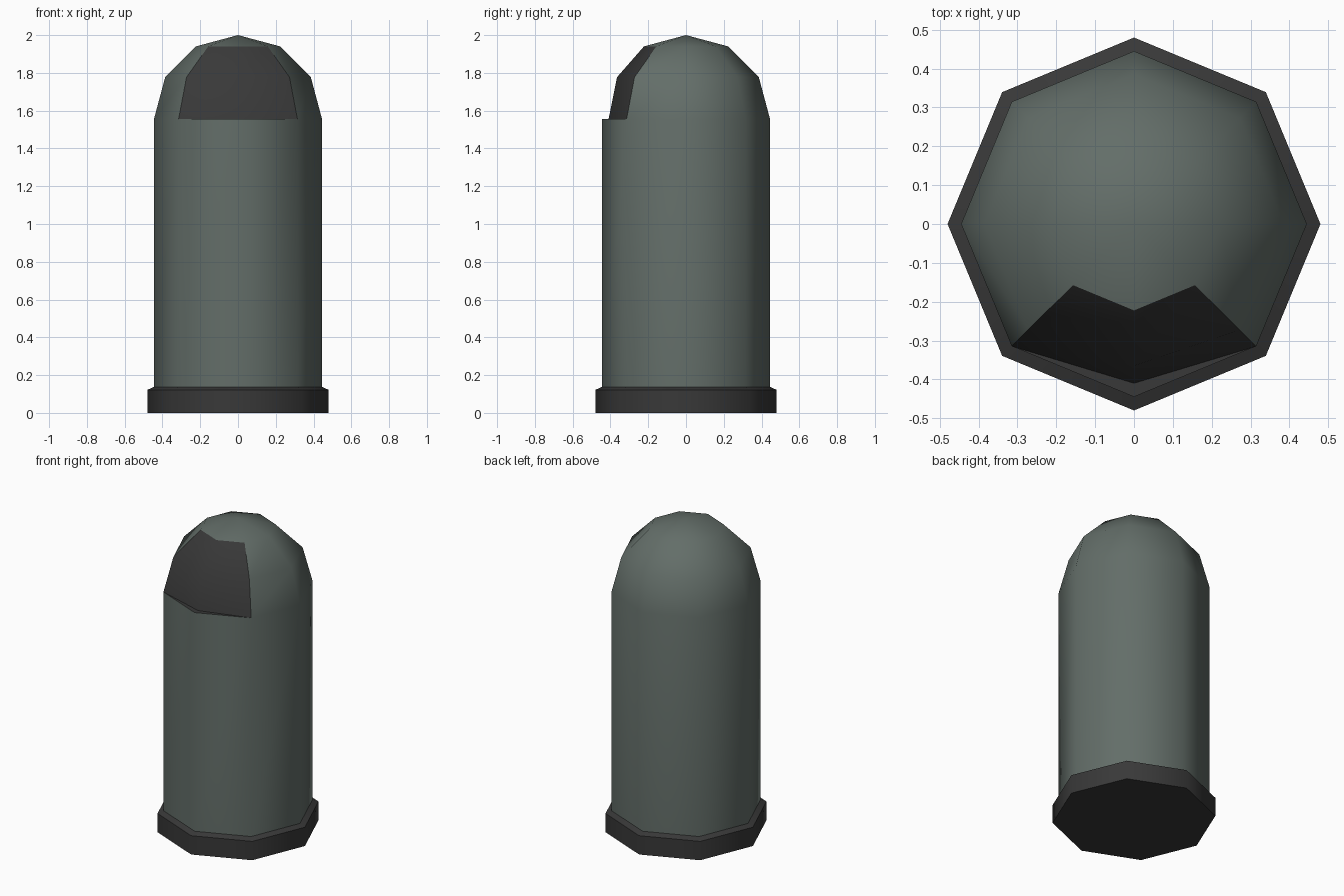
import bpy, bmesh, math

if "Cube" in bpy.data.objects:
    bpy.data.objects.remove(bpy.data.objects["Cube"])

SIDES = 8
R = 0.445


def material(name, rgb):
    m = bpy.data.materials.new(name)
    m.diffuse_color = (*rgb, 1.0)
    m.use_nodes = True
    m.node_tree.nodes["Principled BSDF"].inputs["Base Color"].default_value = m.diffuse_color
    return m


green = material("grey green", (0.125, 0.155, 0.14))
dark = material("charcoal", (0.04, 0.04, 0.04))


def finish(name, bm, mat, angle=None):
    bmesh.ops.recalc_face_normals(bm, faces=bm.faces)
    me = bpy.data.meshes.new(name)
    bm.to_mesh(me)
    bm.free()
    me.materials.append(mat)
    ob = bpy.data.objects.new(name, me)
    bpy.context.collection.objects.link(ob)
    me.shade_smooth()
    if angle:
        me.set_sharp_from_angle(angle=math.radians(angle))
    return ob


def ring(bm, r, z):
    return [bm.verts.new((r * math.cos(i * math.tau / SIDES),
                          r * math.sin(i * math.tau / SIDES), z))
            for i in range(SIDES)]


def bridge(bm, a, b, skip=()):
    for i in range(SIDES):
        if i not in skip:
            j = (i + 1) % SIDES
            bm.faces.new((a[i], a[j], b[j], b[i]))


# bin body: straight octagonal wall with a domed top, front opening left out
DOME = [(R * math.cos(math.radians(a)), 1.555 + R * math.sin(math.radians(a)))
        for a in (0, 30, 60)]
FRONT = (5, 6)
bm = bmesh.new()
low = ring(bm, R, 0.12)
rings = [ring(bm, r, z) for r, z in DOME]
bridge(bm, low, rings[0])
for a, b in zip(rings, rings[1:]):
    bridge(bm, a, b, FRONT)
apex = bm.verts.new((0, 0, 2.0))
for i in range(SIDES):
    bm.faces.new((rings[-1][i], rings[-1][(i + 1) % SIDES], apex))
finish("bin_body", bm, green)

# dark flap, slightly sunk along its middle, with a thin ledge below
bm = bmesh.new()
rows = []
for (r, z), y in zip(DOME, (-0.41, -0.365, -0.2225)):
    d = r * math.sqrt(0.5)
    rows.append([bm.verts.new(p) for p in ((-d, -d, z), (0, y, z), (d, -d, z))])
for a, b in zip(rows, rows[1:]):
    for i in (0, 1):
        bm.faces.new((a[i], a[i + 1], b[i + 1], b[i]))
lip = bm.verts.new((0, -R, DOME[0][1]))
bm.faces.new((rows[0][0], lip, rows[0][1]))
bm.faces.new((rows[0][1], lip, rows[0][2]))
finish("opening_flap", bm, dark, 50)

# base skirt with a shallow sloped top
bm = bmesh.new()
a, b, c = ring(bm, 0.48, 0), ring(bm, 0.48, 0.122), ring(bm, 0.444, 0.138)
bridge(bm, a, b)
bridge(bm, b, c)
bm.faces.new(a)
finish("base_skirt", bm, dark, 60)
